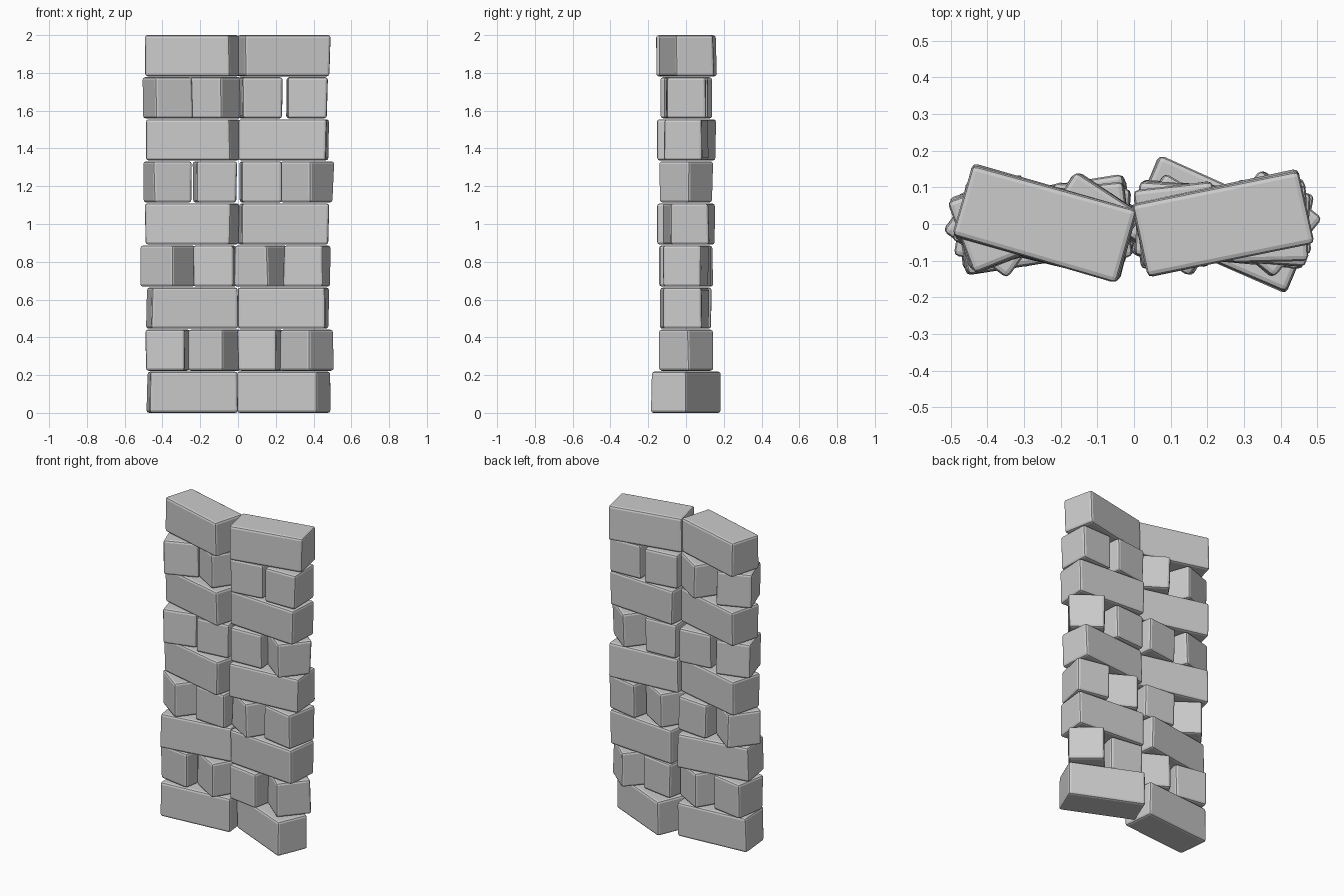
import bpy, bmesh, random
from math import radians
from mathutils import Matrix

if "Cube" in bpy.data.objects:
    bpy.data.objects.remove(bpy.data.objects["Cube"])

random.seed(4)
PITCH = 2.0 / 9
HEIGHT = PITCH - 0.004
DEPTH = 0.205


def stone(name, x, z, length, angle):
    """Worn stone block turned about its vertical axis."""
    bm = bmesh.new()
    bmesh.ops.create_cube(bm, size=1.0)
    bmesh.ops.scale(bm, vec=(length, DEPTH, HEIGHT), verts=bm.verts)
    # slightly uneven hewn corners
    for v in bm.verts:
        v.co.x += random.uniform(-0.004, 0.004)
        v.co.y += random.uniform(-0.004, 0.004)
    # chipped edges
    bmesh.ops.bevel(bm, geom=bm.edges[:], offset=0.014, segments=2,
                    profile=0.5, affect='EDGES')
    bmesh.ops.rotate(bm, cent=(0, 0, 0), verts=bm.verts,
                     matrix=Matrix.Rotation(radians(angle), 3, 'Z'))
    mesh = bpy.data.meshes.new(name)
    bm.to_mesh(mesh)
    bm.free()
    obj = bpy.data.objects.new(name, mesh)
    obj.location = (x, 0, z)
    bpy.context.collection.objects.link(obj)


# turn of each stone, left to right, from the bottom course up
courses = [
    (5, -23.5),
    (-9, -30, -10, -40),
    (9, -5),
    (-37, -5, -32, -12),
    (-14, 5),
    (16, 6, 4, -38),
    (-15, -4),
    (21, -33, 7, 2),
    (-16, 12),
]
layout = {2: ("long_stone", 0.465, (-0.242, 0.241)),
          4: ("short_stone", 0.212, (-0.372, -0.123, 0.119, 0.364))}

for row, angles in enumerate(courses):
    kind, length, xs = layout[len(angles)]
    for col, (x, a) in enumerate(zip(xs, angles)):
        stone(f"{kind}_{row + 1}_{col + 1}", x, HEIGHT / 2 + row * (2.0 - HEIGHT) / 8,
              length, a)
